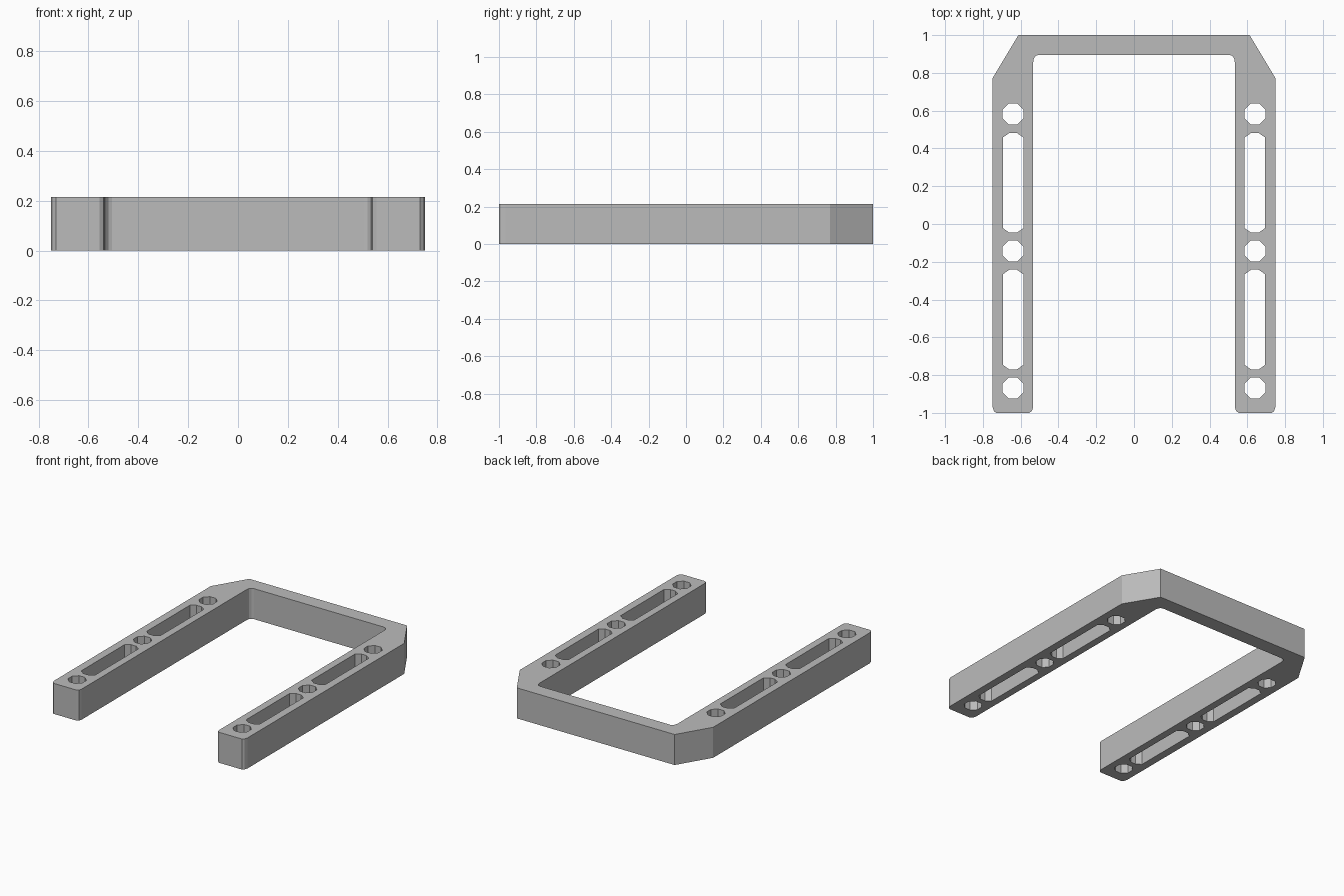
import bpy
import bmesh
from math import cos, sin, tau

if "Cube" in bpy.data.objects:
    bpy.data.objects.remove(bpy.data.objects["Cube"], do_unlink=True)

HEIGHT = 0.214
LEG_X = 0.64

grey = bpy.data.materials.new("plain grey")
grey.use_nodes = True
colour = (0.5, 0.5, 0.5, 1)
grey.diffuse_color = colour
grey.node_tree.nodes["Principled BSDF"].inputs["Base Color"].default_value = colour


def mirrored(half):
    """Close a right-hand half outline with its mirror image."""
    return half + [(-x, y) for x, y in reversed(half)]


def round_hole(x, y, radius=0.06, sides=8):
    return [(x + radius * cos(tau * (i + 0.5) / sides),
             y + radius * sin(tau * (i + 0.5) / sides)) for i in range(sides)]


def slot(x, y, half_width=0.054, half_length=0.264):
    """Long slot with shallow faceted ends."""
    end = [(half_width, half_length - 0.024), (0.02, half_length),
           (-0.02, half_length), (-half_width, half_length - 0.024)]
    return [(x + s * px, y + s * py) for s in (1, -1) for px, py in end]


# U-shaped outline: inner edge, rounded foot, outer edge, chamfered shoulder
half = [(0.505, 0.896), (0.52, 0.89), (0.53, 0.877), (0.534, 0.855),
        (0.534, -0.97), (0.54, -0.99), (0.555, -1),
        (0.73, -1), (0.742, -0.99), (0.75, -0.965),
        (0.75, 0.77), (0.612, 1)]
outlines = [mirrored(half)]

# Bolt holes and slots in both legs
for x in (-LEG_X, LEG_X):
    outlines += [round_hole(x, y) for y in (0.582, -0.143, -0.868)]
    outlines += [slot(x, y) for y in (0.218, -0.506)]

# Extruded profile
curve = bpy.data.curves.new("bracket profile", "CURVE")
curve.dimensions = "2D"
curve.fill_mode = "BOTH"
curve.extrude = HEIGHT / 2
for points in outlines:
    spline = curve.splines.new("POLY")
    spline.points.add(len(points) - 1)
    for point, (x, y) in zip(spline.points, points):
        point.co = (x, y, 0, 1)
    spline.use_cyclic_u = True
profile = bpy.data.objects.new("profile", curve)
bpy.context.collection.objects.link(profile)
bpy.context.view_layer.update()

# Solid bracket mesh
mesh = bpy.data.meshes.new_from_object(
    profile.evaluated_get(bpy.context.evaluated_depsgraph_get()))
bpy.data.objects.remove(profile, do_unlink=True)
bm = bmesh.new()
bm.from_mesh(mesh)
bmesh.ops.remove_doubles(bm, verts=bm.verts, dist=0.0005)
bmesh.ops.translate(bm, verts=bm.verts, vec=(0, 0, HEIGHT / 2))
bmesh.ops.recalc_face_normals(bm, faces=bm.faces)
for face in bm.faces:
    face.smooth = False
    face.material_index = 0
bm.to_mesh(mesh)
bm.free()
mesh.materials.clear()
mesh.materials.append(grey)
bracket = bpy.data.objects.new("slotted_bracket", mesh)
bpy.context.collection.objects.link(bracket)
